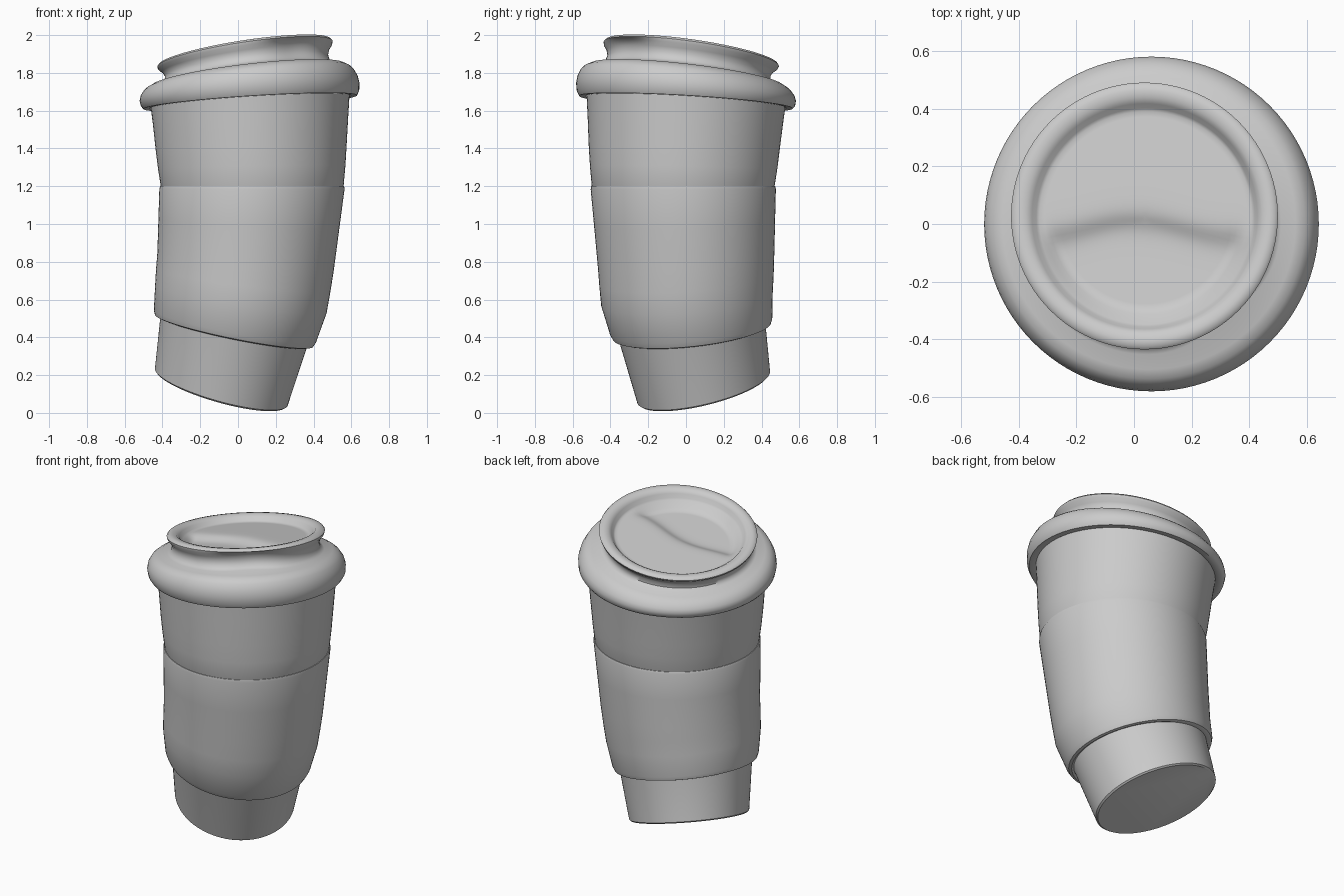
import bpy, bmesh
from math import sin, cos, pi, exp, tanh, radians

cube = bpy.data.objects.get("Cube")
if cube:
    bpy.data.objects.remove(cube, do_unlink=True)

SEGMENTS = 96

grey = bpy.data.materials.new("plain grey")
grey.use_nodes = True
colour = (0.6, 0.6, 0.6, 1)
grey.diffuse_color = colour
grey.node_tree.nodes["Principled BSDF"].inputs["Base Color"].default_value = colour

# Bent axis stations: height, centre x, centre y, radius, slope along x, slope along y
AXIS = [
    (0.13, -0.09, 0.095, 0.35, -0.27, 0.23),
    (0.44, -0.02, 0.03, 0.42, -0.2, 0.1),
    (0.6, 0.015, 0.005, 0.45, -0.16, 0.07),
    (0.8, 0.04, 0, 0.465, -0.1, 0.05),
    (1.2, 0.075, -0.015, 0.487, 0, 0),
    (1.4, 0.07, -0.01, 0.505, 0.03, -0.03),
    (1.65, 0.065, 0, 0.525, 0.065, -0.06),
    (1.77, 0.055, 0, 0.55, 0.11, -0.11),
    (1.91, 0.035, 0.03, 0.46, 0.15, -0.14),
]


def station(height):
    """Interpolate the bent axis at a height."""
    for low, high in zip(AXIS, AXIS[1:]):
        if height <= high[0]:
            break
    t = min(max((height - low[0]) / (high[0] - low[0]), 0), 1)
    return [a + (b - a) * t for a, b in zip(low, high)][1:]


def point(height, radius, angle):
    """Point on a tilted ring around the bent axis."""
    cx, cy, _, slope_x, slope_y = station(height)
    dx, dy = radius * cos(angle), radius * sin(angle)
    return cx + dx, cy + dy, height + slope_x * dx + slope_y * dy


def sweep(name, profile, shape=None, sharp=35):
    """Join tilted rings of (height, radius) into a closed solid."""
    bm = bmesh.new()
    rings = []
    for height, radius in profile:
        ring = []
        for i in range(SEGMENTS):
            angle = 2 * pi * i / SEGMENTS
            co = point(height, radius, angle)
            if shape:
                co = shape(co, height, radius, angle)
            ring.append(bm.verts.new(co))
        rings.append(ring)
    for low, high in zip(rings, rings[1:]):
        for i in range(SEGMENTS):
            j = (i + 1) % SEGMENTS
            bm.faces.new((low[i], low[j], high[j], high[i]))
    bm.faces.new(rings[0][::-1])
    bm.faces.new(rings[-1])
    bmesh.ops.recalc_face_normals(bm, faces=bm.faces)
    mesh = bpy.data.meshes.new(name)
    bm.to_mesh(mesh)
    bm.free()
    mesh.materials.append(grey)
    obj = bpy.data.objects.new(name, mesh)
    bpy.context.collection.objects.link(obj)
    bpy.ops.object.select_all(action="DESELECT")
    obj.select_set(True)
    bpy.context.view_layer.objects.active = obj
    bpy.ops.object.shade_smooth_by_angle(angle=radians(sharp))
    return obj


def offset_profile(pairs):
    """Turn (height, offset) pairs into (height, radius)."""
    return [(h, station(h)[2] + offset) for h, offset in pairs]


# Paper cup with a flat base
sweep("cup", offset_profile([
    (0.13, -0.008), (0.138, 0), (0.44, -0.03), (0.6, -0.03), (0.8, -0.03),
    (1.1, -0.03), (1.2, -0.003), (1.3, 0), (1.4, 0), (1.55, 0), (1.66, 0)]))

# Sleeve band standing slightly proud of the cup
sweep("sleeve", offset_profile([
    (0.445, -0.06), (0.43, -0.015), (0.435, 0), (0.46, 0.006), (0.6, 0.004),
    (0.7, 0.004), (0.8, 0.002), (1, 0.003), (1.185, 0.004), (1.2, 0),
    (1.205, -0.03)]))


# Lid: dented wall and stepped dish
def lid_shape(co, height, radius, angle):
    x, y, z = co
    if radius > 0.4 and 1.79 < height < 1.9:
        turn = (angle + 0.9 + pi) % (2 * pi) - pi
        dent = 0.035 * exp(-(turn / 0.35) ** 2)
        x -= dent * cos(angle)
        y -= dent * sin(angle)
    if radius < 0.37:
        edge = 0.03 * cos(9 * x) - 0.02
        z -= 0.02 * (1 - tanh((y - edge) / 0.04)) * min(1, (0.37 - radius) / 0.05)
    return x, y, z


wall = [
    (1.66, 0.5), (1.645, 0.535), (1.645, 0.565), (1.665, 0.578), (1.7, 0.582),
    (1.73, 0.575), (1.76, 0.557), (1.775, 0.54), (1.79, 0.51), (1.795, 0.46),
    (1.81, 0.438), (1.84, 0.432), (1.865, 0.442), (1.885, 0.46),
    (1.9, 0.464), (1.91, 0.455), (1.913, 0.435), (1.91, 0.41), (1.895, 0.392),
    (1.875, 0.38)]
dish = [(1.868, 0.37 - 0.018 * i) for i in range(21)]
sweep("lid", wall + dish, lid_shape, 50)
